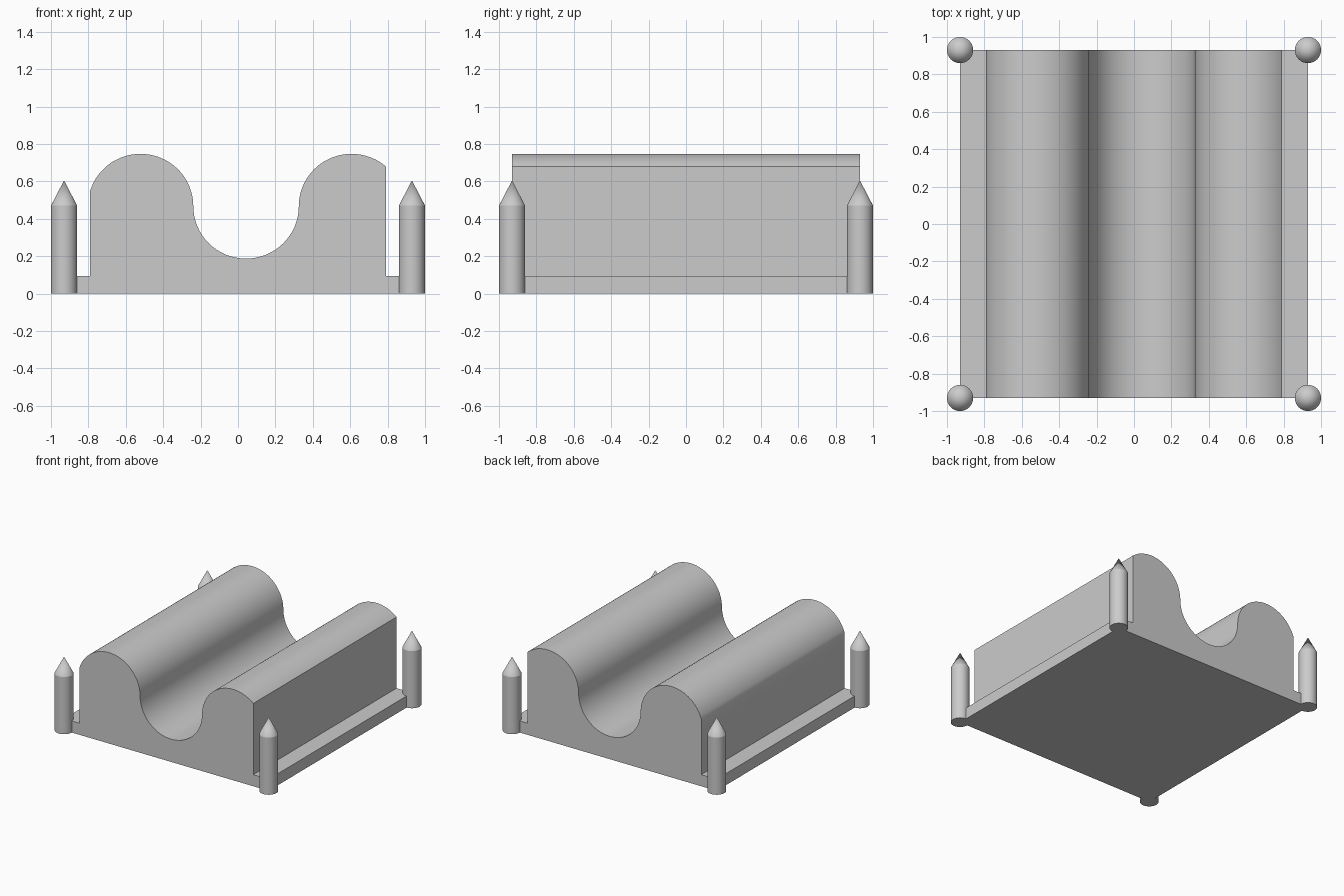
import bpy, bmesh, math

cube = bpy.data.objects.get("Cube")
if cube:
    bpy.data.objects.remove(cube, do_unlink=True)

HALF = 0.93          # half width of the base and post spacing
WALL = 0.79          # half width of the wavy block
LEDGE = 0.095        # height of the base ledge
MID, RX, RZ = 0.467, 0.282, 0.28   # wave centre height and radii
VALLEY = 0.043       # x of the valley centre

grey = bpy.data.materials.new("grey")
grey.use_nodes = True
colour = (0.6, 0.6, 0.6, 1)
grey.diffuse_color = colour
grey.node_tree.nodes["Principled BSDF"].inputs["Base Color"].default_value = colour


def finish(bm, name):
    bmesh.ops.recalc_face_normals(bm, faces=bm.faces)
    mesh = bpy.data.meshes.new(name)
    bm.to_mesh(mesh)
    bm.free()
    mesh.materials.append(grey)
    obj = bpy.data.objects.new(name, mesh)
    bpy.context.collection.objects.link(obj)
    bpy.ops.object.select_all(action="DESELECT")
    obj.select_set(True)
    bpy.context.view_layer.objects.active = obj
    bpy.ops.object.shade_smooth_by_angle(angle=math.radians(30))
    return obj


def arc(cx, start, end, sign, steps=32):
    """Points on a half wave, from angle start to end; sign -1 makes a valley."""
    pts = []
    for i in range(steps + 1):
        a = start + (end - start) * i / steps
        pts.append((cx - RX * math.cos(a), MID + sign * RZ * math.sin(a)))
    return pts


# Wavy block and base: one profile pushed from front to back
left_cx, right_cx = VALLEY - 2 * RX, VALLEY + 2 * RX
left_cut = math.acos((left_cx + WALL) / RX)
right_cut = math.acos((right_cx - WALL) / RX)
wave = (arc(left_cx, left_cut, math.pi, 1)
        + arc(VALLEY, 0, math.pi, -1)[1:]
        + arc(right_cx, 0, right_cut, 1)[1:])
profile = ([(-HALF, 0), (-HALF, LEDGE), (-WALL, LEDGE)] + wave
           + [(WALL, LEDGE), (HALF, LEDGE), (HALF, 0)])
bm = bmesh.new()
face = bm.faces.new([bm.verts.new((x, -HALF, z)) for x, z in profile])
pushed = bmesh.ops.extrude_face_region(bm, geom=[face], use_keep_orig=True)
moved = [v for v in pushed["geom"] if isinstance(v, bmesh.types.BMVert)]
bmesh.ops.translate(bm, verts=moved, vec=(0, 2 * HALF, 0))
finish(bm, "wavy_base")


# Pointed corner posts
def post(name, x, y, radius=0.07, shoulder=0.47, tip=0.605, sides=48):
    bm = bmesh.new()
    ring = bmesh.ops.create_circle(bm, cap_ends=True, radius=radius, segments=sides)
    bottom = bm.faces[:][0]
    top = bmesh.ops.extrude_face_region(bm, geom=[bottom], use_keep_orig=True)["geom"]
    bmesh.ops.translate(bm, verts=[v for v in top if isinstance(v, bmesh.types.BMVert)],
                        vec=(0, 0, shoulder))
    cap = [f for f in top if isinstance(f, bmesh.types.BMFace)]
    point = bmesh.ops.poke(bm, faces=cap)["verts"][0]
    point.co.z = tip
    # keep the rim between shaft and tip crisp
    finish(bm, name).location = (x, y, 0)
    mesh = bpy.data.objects[name].data
    for e in mesh.edges:
        if all(abs(mesh.vertices[i].co.z - shoulder) < 0.001 for i in e.vertices):
            e.use_edge_sharp = True


for side, x in (("left", HALF), ("right", -HALF)):
    for end, y in (("front", -HALF), ("back", HALF)):
        post(f"{end}_{side}_post", x, y)
